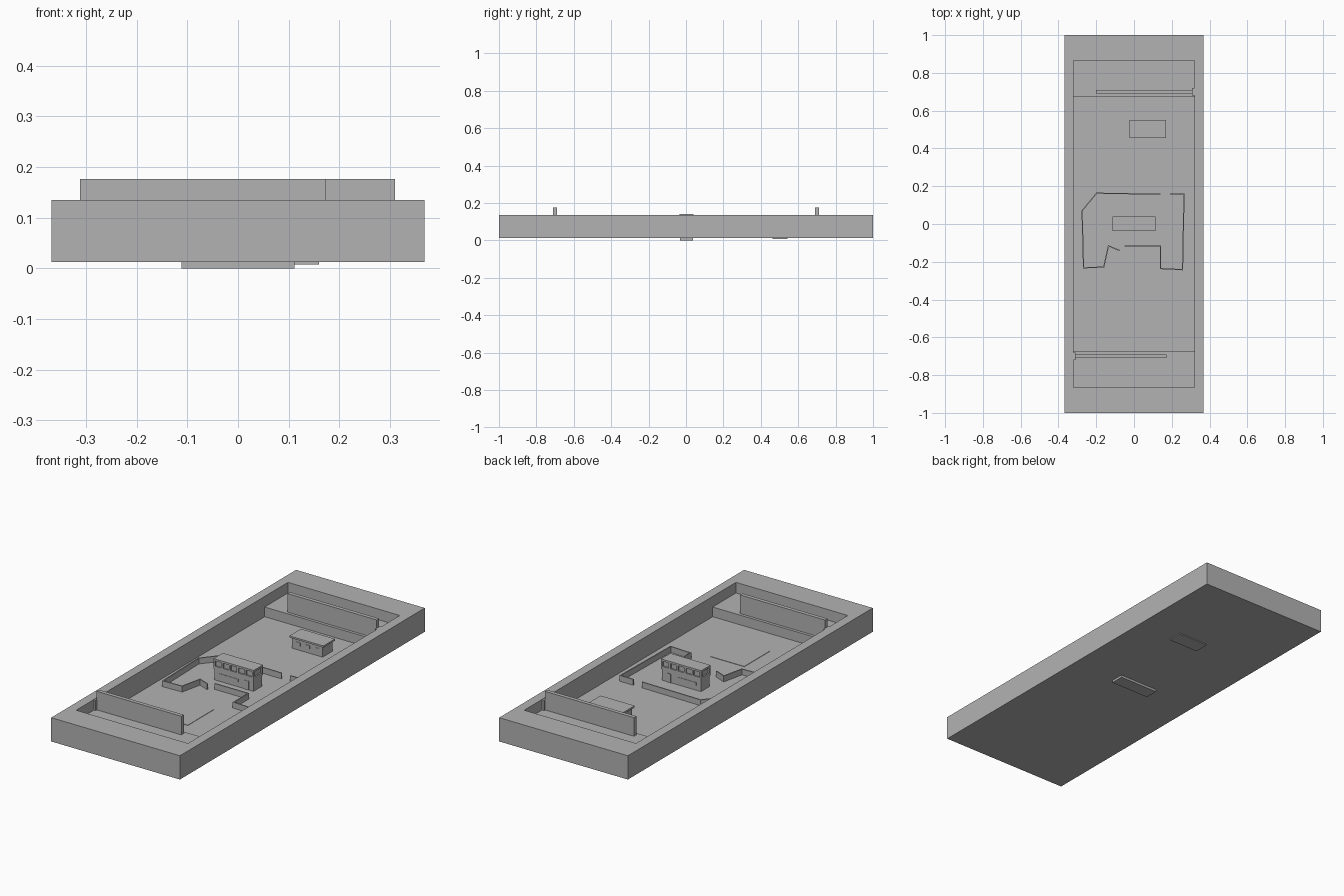
import bpy
import bmesh
from mathutils import Vector

if "Cube" in bpy.data.objects:
    bpy.data.objects.remove(bpy.data.objects["Cube"], do_unlink=True)

grey = bpy.data.materials.new("plain grey")
grey.use_nodes = True
grey.diffuse_color = (0.45, 0.45, 0.45, 1)
grey.node_tree.nodes["Principled BSDF"].inputs["Base Color"].default_value = (0.45, 0.45, 0.45, 1)

FLOOR, LEDGE, RIM = 0.03, 0.08, 0.135


def finish(name, bm):
    bmesh.ops.recalc_face_normals(bm, faces=bm.faces)
    mesh = bpy.data.meshes.new(name)
    bm.to_mesh(mesh)
    bm.free()
    mesh.materials.append(grey)
    obj = bpy.data.objects.new(name, mesh)
    bpy.context.collection.objects.link(obj)
    return obj


def add_box(bm, x, y, z):
    """Box given as (min, max) along each axis."""
    verts = bmesh.ops.create_cube(bm, size=1)["verts"]
    for v in verts:
        v.co = Vector([lo + (c + 0.5) * (hi - lo) for c, (lo, hi) in zip(v.co, (x, y, z))])


def box(name, x, y, z):
    bm = bmesh.new()
    add_box(bm, x, y, z)
    return finish(name, bm)


def fence(name, points, top=0.06, thick=0.006):
    """Thin wall following a path, with mitred corners."""
    pts = [Vector(p) for p in points]
    bm = bmesh.new()
    rings = []
    for i, p in enumerate(pts):
        before = (p - pts[i - 1]).normalized() if i else (pts[1] - p).normalized()
        after = (pts[i + 1] - p).normalized() if i < len(pts) - 1 else before
        n1, n2 = Vector((-before.y, before.x)), Vector((-after.y, after.x))
        side = (n1 + n2).normalized()
        side *= thick / 2 / max(side.dot(n1), 0.4)
        rings.append([bm.verts.new((*q, z)) for q, z in
                      ((p - side, FLOOR), (p + side, FLOOR), (p + side, top), (p - side, top))])
    for a, b in zip(rings, rings[1:]):
        for k in range(4):
            bm.faces.new((a[k], a[(k + 1) % 4], b[(k + 1) % 4], b[k]))
    bm.faces.new(rings[0])
    bm.faces.new(rings[-1])
    return finish(name, bm)


# Tray: shallow recess over the whole length, deeper floor in the middle
tray = box("tray", (-0.368, 0.368), (-1, 1), (0.012, RIM))
for half_length, bottom in ((0.865, LEDGE), (0.675, FLOOR)):
    cutter = box("recess_cutter", (-0.32, 0.32), (-half_length, half_length), (bottom, 0.3))
    cutter.hide_render = True
    cut = tray.modifiers.new("recess", "BOOLEAN")
    cut.operation = "DIFFERENCE"
    cut.solver = "EXACT"
    cut.object = cutter
    bpy.context.view_layer.objects.active = tray
    bpy.ops.object.modifier_apply(modifier=cut.name)
    bpy.data.objects.remove(cutter, do_unlink=True)

# End walls with a stub at the side of the tray
for name, y, x, stub in (("front", -0.7, (-0.312, 0.173), (-0.32, -0.31)),
                         ("back", 0.7, (-0.2, 0.31), (0.308, 0.32))):
    box(name + "_wall", x, (y - 0.01, y + 0.01), (LEDGE, 0.176))
    box(name + "_wall_stub", stub, (y - 0.02, y + 0.02), (LEDGE, RIM - 0.002))

# Yard fences
fence("left_yard_fence", [(-0.077, -0.14), (-0.135, -0.116), (-0.16, -0.228), (-0.267, -0.232),
                          (-0.275, 0.07), (-0.198, 0.163), (0.14, 0.158)])
fence("right_yard_fence", [(0.19, 0.158), (0.265, 0.158), (0.257, -0.242), (0.14, -0.236),
                           (0.14, -0.116), (-0.05, -0.116)])

# Main house: lower storey, sill, recessed window band with piers, roof
HX, HY, MID = 0.115, 0.038, 0.002


def house_part(name, inset, z):
    return box(name, (-HX + inset, HX - inset),
               (MID - HY + inset, MID + HY - inset), z)


house_part("house_lower_storey", 0.003, (0, 0.088))
house_part("house_sill", 0, (0.088, 0.103))
house_part("house_window_band", 0.007, (0.103, 0.13))
house_part("house_roof", 0, (0.13, 0.14))
bm = bmesh.new()
for i in range(6):
    x = -HX + 0.005 + i * (2 * HX - 0.01) / 5
    for y in ((MID - HY, MID - HY + 0.01), (MID + HY - 0.01, MID + HY)):
        add_box(bm, (x - 0.005, x + 0.005), y, (0.103, 0.13))
finish("house_window_piers", bm)

# Doors and window strips on the lower storey
for name, s in (("front", -1), ("back", 1)):
    bm = bmesh.new()
    face = MID + s * (HY - 0.003)
    y = (min(face, face + s * 0.002), max(face, face + s * 0.002))
    add_box(bm, (0.06, 0.085), y, (FLOOR, 0.075))
    add_box(bm, (-0.085, 0.025), y, (0.055, 0.07))
    finish(name + "_door_and_windows", bm)

# Small house with overhanging flat roof
box("small_house_body", (-0.015, 0.16), (0.463, 0.542), (0.007, 0.085))
box("small_house_roof", (-0.025, 0.17), (0.455, 0.55), (0.085, 0.094))
bm = bmesh.new()
for x in (0.02, 0.075, 0.13):
    add_box(bm, (x - 0.012, x + 0.012), (0.461, 0.463), (0.052, 0.07))
finish("small_house_windows", bm)

# Paved pad near the front
box("paved_pad", (-0.12, 0.077), (-0.52, -0.305), (FLOOR - 0.002, FLOOR + 0.002))
